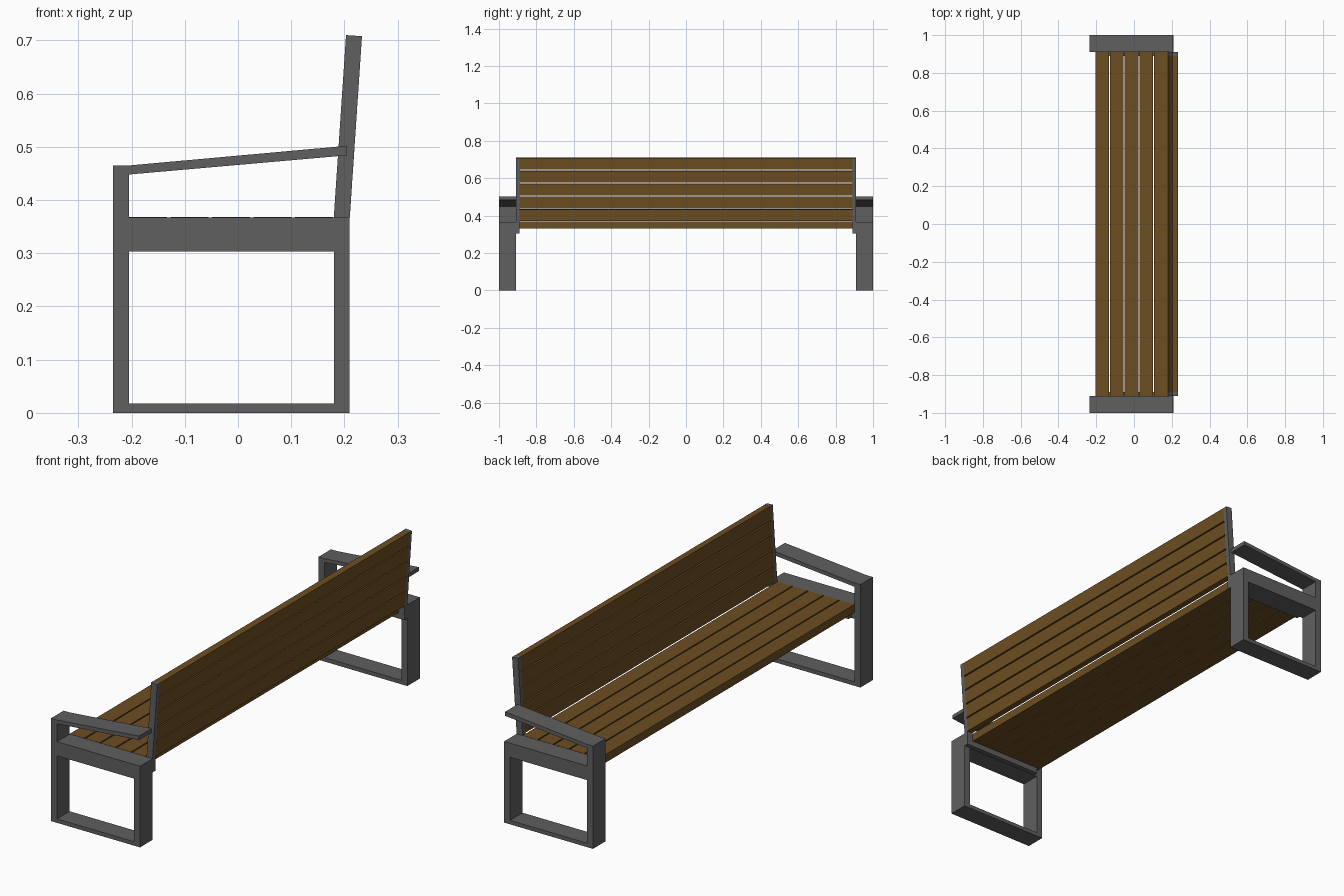
import bpy, bmesh
from mathutils import Vector

if "Cube" in bpy.data.objects:
    bpy.data.objects.remove(bpy.data.objects["Cube"])


def material(name, colour):
    m = bpy.data.materials.new(name)
    m.use_nodes = True
    m.diffuse_color = colour
    m.node_tree.nodes["Principled BSDF"].inputs["Base Color"].default_value = colour
    return m


steel = material("grey steel", (0.115, 0.115, 0.115, 1))
wood = material("brown wood", (0.155, 0.077, 0.016, 1))


def extrude_profile(name, faces, y0, y1, mat, mirror=False):
    """Extrude side profile faces, given as (x, z) loops, from y0 to y1."""
    bm = bmesh.new()
    for loop in faces:
        bm.faces.new([bm.verts.new((x, y0, z)) for x, z in loop])
    bmesh.ops.remove_doubles(bm, verts=bm.verts, dist=1e-5)
    # Extrude the whole region, keeping the first faces as the other cap
    res = bmesh.ops.extrude_face_region(bm, geom=bm.faces[:], use_keep_orig=True)
    moved = [g for g in res["geom"] if isinstance(g, bmesh.types.BMVert)]
    bmesh.ops.translate(bm, verts=moved, vec=Vector((0, y1 - y0, 0)))
    bmesh.ops.recalc_face_normals(bm, faces=bm.faces)
    mesh = bpy.data.meshes.new(name)
    bm.to_mesh(mesh)
    bm.free()
    mesh.materials.append(mat)
    ob = bpy.data.objects.new(name, mesh)
    bpy.context.collection.objects.link(ob)
    if mirror:
        mod = ob.modifiers.new("Mirror", "MIRROR")
        mod.use_axis = (False, True, False)
        mod.use_mirror_merge = False
    return ob


def rect(x0, x1, z0, z1):
    return [(x0, z0), (x1, z0), (x1, z1), (x0, z1)]


INNER, OUTER = 0.91, 1.0      # end frames
SEAT, TOP = 0.367, 0.71       # seat and backrest heights
LEAN = 0.023 / (TOP - SEAT)   # backrest lean


# End frames: foot, two legs and seat rail as one loop, with a taller front leg
xs = [-0.235, -0.205, 0.18, 0.21]
zs = [0, 0.018, 0.303, SEAT, 0.465]
cells = [rect(xs[i], xs[i + 1], zs[j], zs[j + 1])
         for i in range(3) for j in range(4)
         if (i, j) != (1, 1) and (j < 3 or i == 0)]
extrude_profile("end_frames", cells, INNER, OUTER, steel, mirror=True)

# Sloping armrests
arm = [(-0.205, 0.448), (0.205, 0.484), (0.205, 0.502), (-0.205, 0.465)]
extrude_profile("armrests", [arm], INNER, OUTER, steel, mirror=True)

# Backrest posts with the bearers that carry the seat slats
bearer = rect(-0.19, 0.18, 0.305, 0.331)
post_foot = [(0.18, 0.305), (0.21, 0.305), (0.21, SEAT), (0.18, SEAT), (0.18, 0.331)]
post = [(0.18, SEAT), (0.21, SEAT), (0.21 + 0.023, TOP - 0.002), (0.18 + 0.023, TOP)]
extrude_profile("back_posts", [bearer, post_foot, post], 0.89, INNER, steel, mirror=True)

# Seat slats
for i in range(5):
    x = -0.205 + 0.078 * i
    extrude_profile(f"seat_slat_{i + 1}", [rect(x, x + 0.072, 0.331, SEAT + 0.001)],
                    -INNER, INNER, wood)

# Backrest slats, following the lean
for i in range(5):
    z0 = 0.372 + 0.0688 * i
    z1 = z0 + 0.0625
    a, b = [0.18 + LEAN * (z - SEAT) for z in (z0, z1)]
    slat = [(a, z0), (a + 0.03, z0 - 0.002), (b + 0.03, z1 - 0.002), (b, z1)]
    extrude_profile(f"back_slat_{i + 1}", [slat], -0.89, 0.89, wood)
